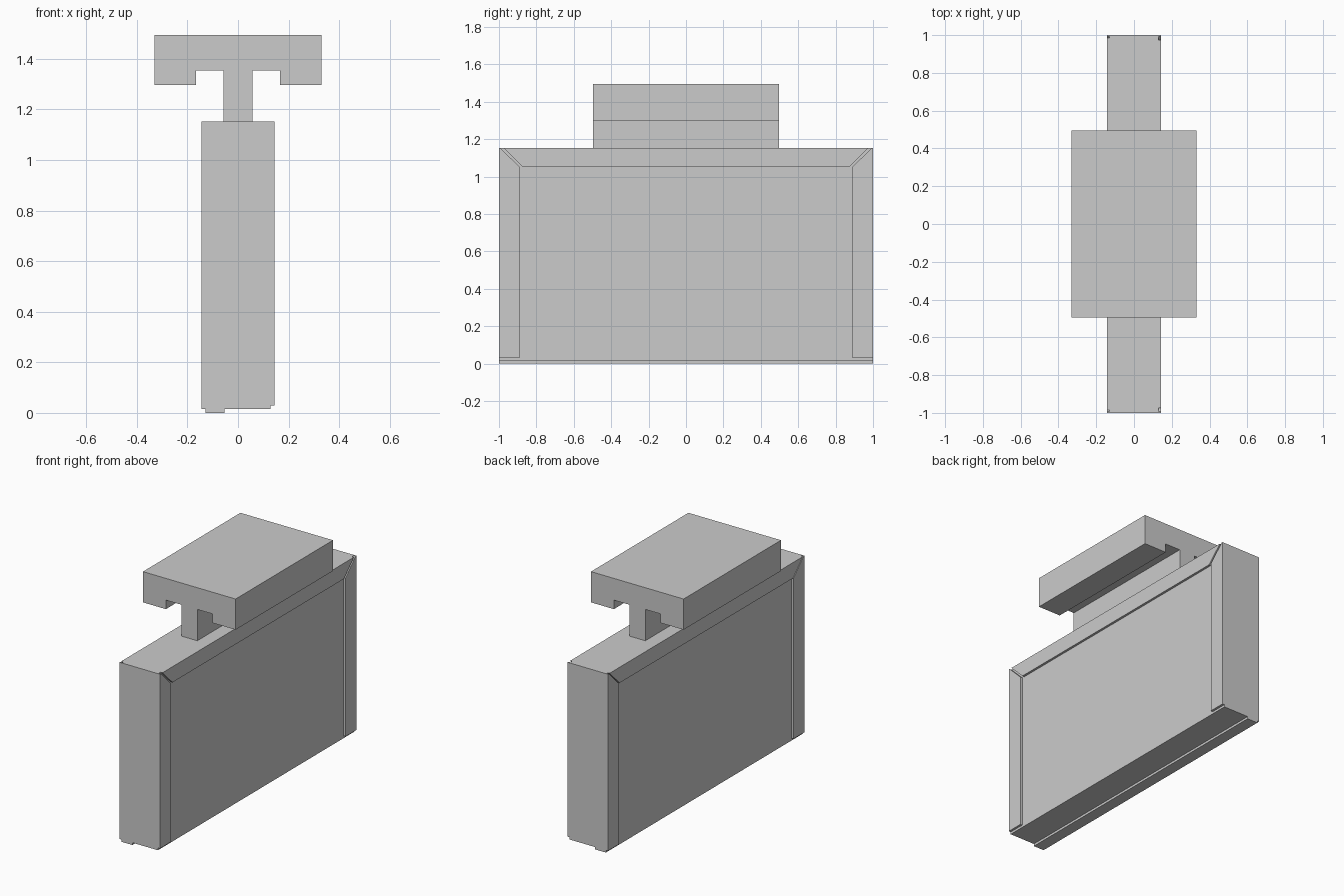
import bpy, bmesh
from mathutils import Vector

if "Cube" in bpy.data.objects:
    bpy.data.objects.remove(bpy.data.objects["Cube"])


def prism(name, pts, plane, a, b):
    """Extrude a 2D profile from a to b; plane is 'xz' (along y) or 'yz' (along x)."""
    def co(p, d):
        return Vector((p[0], d, p[1])) if plane == 'xz' else Vector((d, p[0], p[1]))
    bm = bmesh.new()
    face = bm.faces.new([bm.verts.new(co(p, a)) for p in pts])
    ext = bmesh.ops.extrude_face_region(bm, geom=[face])
    moved = [v for v in ext['geom'] if isinstance(v, bmesh.types.BMVert)]
    bmesh.ops.translate(bm, verts=moved, vec=co((0, 0), b - a))
    bmesh.ops.recalc_face_normals(bm, faces=bm.faces)
    mesh = bpy.data.meshes.new(name)
    bm.to_mesh(mesh)
    bm.free()
    obj = bpy.data.objects.new(name, mesh)
    bpy.context.collection.objects.link(obj)
    return obj


def rect(u0, u1, v0, v1):
    return [(u0, v0), (u1, v0), (u1, v1), (u0, v1)]


TOP, BOTTOM, CORE, FACE = 1.153, 0.015, 0.129, 0.144

# Main box and the strip under it
prism("box_body", rect(-CORE, CORE, BOTTOM, TOP), 'xz', -1, 1)
prism("bottom_strip", rect(-0.129, -0.053, 0, BOTTOM), 'xz', -1, 1)

# Mitred raised frame on both broad faces
for side, x0, x1, foot, gap in (("right", CORE, FACE, 0.03, 0.017),
                                ("left", -FACE, -CORE, BOTTOM, 0.008)):
    for end, s in (("front", -1), ("back", 1)):
        stile = [(1, foot), (1, TOP), (0.992, TOP), (0.89, 1.052), (0.89, foot)]
        prism(f"{side}_frame_{end}_stile", [(s * y, z) for y, z in stile], 'yz', x0, x1)
    t, i = 0.992 - gap, 0.89 - gap
    prism(f"{side}_frame_top_rail", [(-t, TOP), (-i, 1.052), (i, 1.052), (t, TOP)], 'yz', x0, x1)

# T-shaped mounting bracket with stepped underside
half = [(0.057, TOP), (0.057, 1.355), (0.167, 1.355), (0.167, 1.297), (0.33, 1.297), (0.33, 1.495)]
prism("mounting_bracket", half + [(-x, z) for x, z in reversed(half)], 'xz', -0.496, 0.496)
